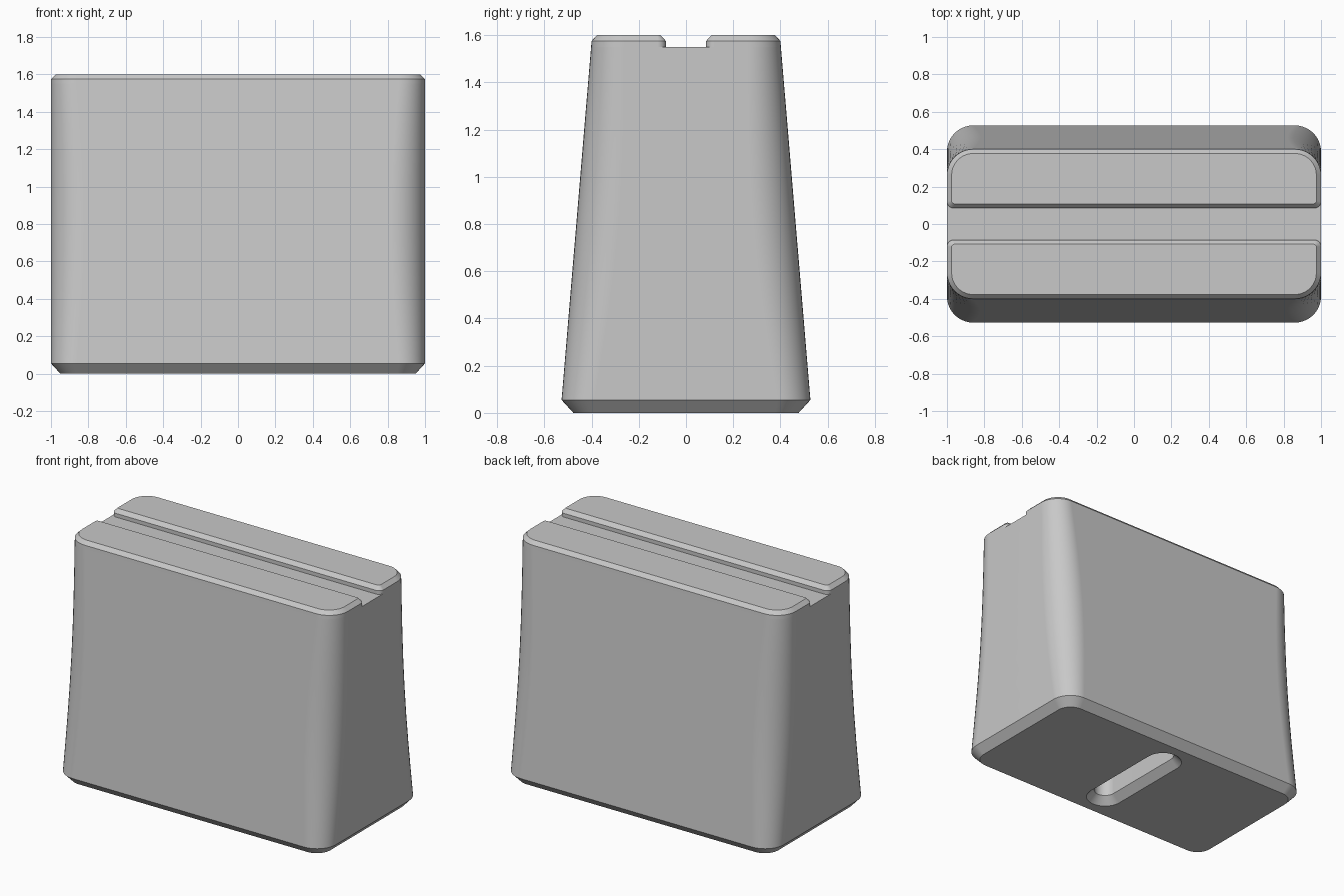
import bpy
import bmesh
from math import sin, cos, pi

old = bpy.data.objects.get("Cube")
if old:
    bpy.data.objects.remove(old, do_unlink=True)

grey = bpy.data.materials.new("plain_grey")
grey.use_nodes = True
colour = (0.58, 0.58, 0.58, 1)
grey.diffuse_color = colour
grey.node_tree.nodes["Principled BSDF"].inputs["Base Color"].default_value = colour

STEPS = 10


def ring(hx, y0, y1, r0, r1, z):
    """Rounded rectangle, with radius r0 at the y0 side and r1 at the y1 side."""
    corners = [(hx, y1, r1, 1, 1), (-hx, y1, r1, -1, 1),
               (-hx, y0, r0, -1, -1), (hx, y0, r0, 1, -1)]
    points = []
    for i, (x, y, r, sx, sy) in enumerate(corners):
        for k in range(STEPS + 1):
            a = (i + k / STEPS) * pi / 2
            points.append((x - sx * r + r * cos(a), y - sy * r + r * sin(a), z))
    return points


def centred(hx, hy, r, z):
    return ring(hx, -hy, hy, r, r, z)


def loft(name, rings, cap_first):
    bm = bmesh.new()
    loops = [[bm.verts.new(p) for p in points] for points in rings]
    for low, high in zip(loops, loops[1:]):
        for i in range(len(low)):
            j = (i + 1) % len(low)
            bm.faces.new((low[i], low[j], high[j], high[i]))
    bm.faces.new(loops[-1])
    if cap_first:
        bm.faces.new(loops[0][::-1])
    bmesh.ops.remove_doubles(bm, verts=bm.verts, dist=0.0001)
    mesh = bpy.data.meshes.new(name)
    bm.to_mesh(mesh)
    bm.free()
    mesh.materials.append(grey)
    obj = bpy.data.objects.new(name, mesh)
    bpy.context.collection.objects.link(obj)
    bpy.ops.object.select_all(action='DESELECT')
    obj.select_set(True)
    bpy.context.view_layer.objects.active = obj
    bpy.ops.object.shade_smooth_by_angle(angle=pi / 6)
    return obj


# Tapered body: blind slot underneath, bottom chamfer, then sides up to the groove floor
LOW, HIGH = 0.055, 1.55
rings = [centred(0.07, 0.36, 0.07, 0.6),
         centred(0.07, 0.36, 0.07, 0.05),
         centred(0.12, 0.41, 0.12, 0),
         centred(0.95, 0.477, 0.1, 0)]
for k in range(9):
    t = k / 8
    rings.append(centred(1, 0.527 - 0.125 * t, 0.14 + 0.04 * sin(pi * t),
                         LOW + (HIGH - LOW) * t))
body = loft("tapered_body", rings, True)
body.modifiers.new("even_shading", 'WEIGHTED_NORMAL').keep_sharp = True

# Two chamfered top rails, one on each side of the groove
rail = loft("top_rails", [ring(1, 0.085, 0.402, 0.035, 0.14, HIGH),
                          ring(1, 0.085, 0.4, 0.035, 0.14, 1.575),
                          ring(0.975, 0.108, 0.377, 0.015, 0.115, 1.6)], False)
mirror = rail.modifiers.new("other_side", 'MIRROR')
mirror.use_axis = (False, True, False)
rail.modifiers.new("even_shading", 'WEIGHTED_NORMAL').keep_sharp = True
